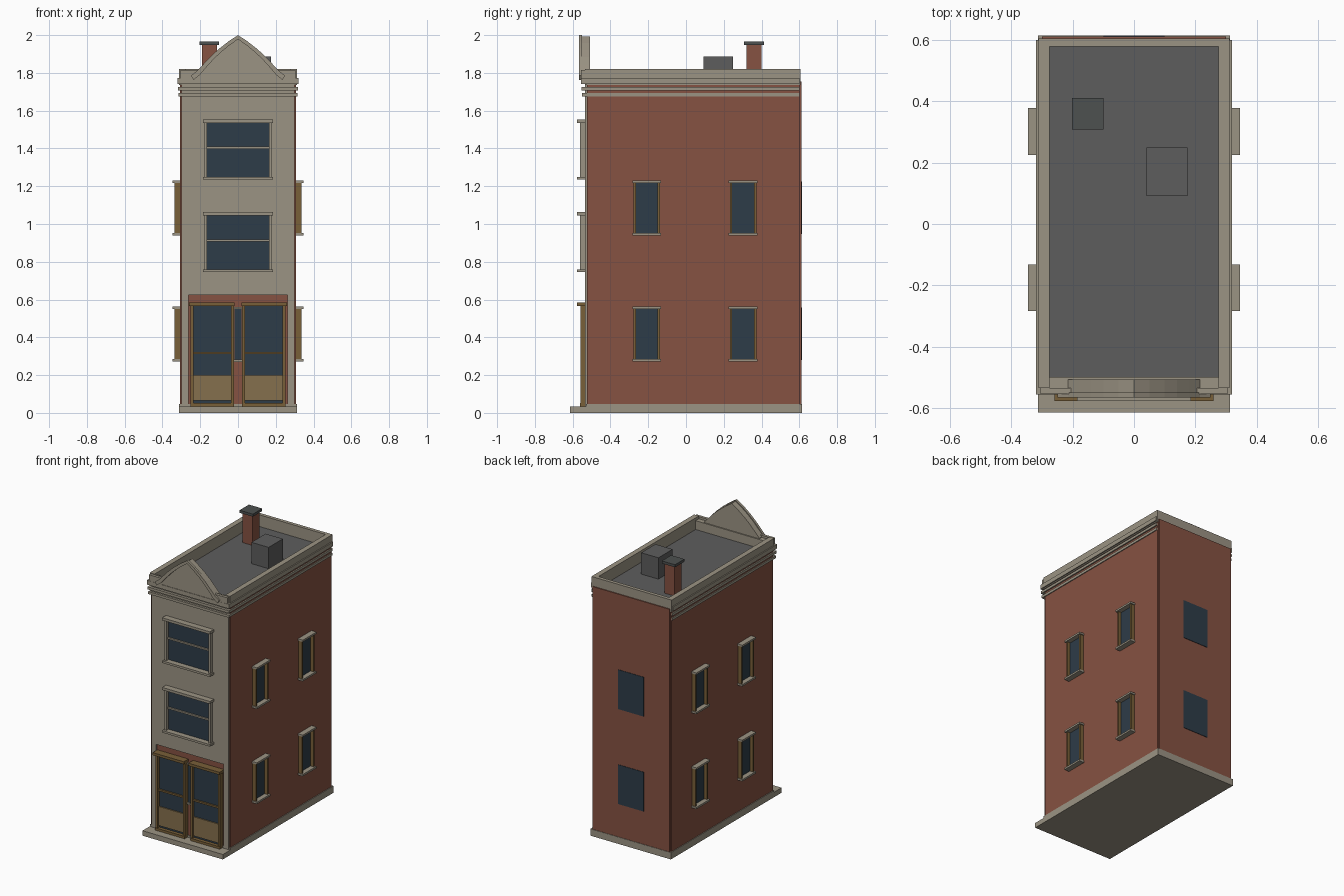
import bpy
import bmesh
from mathutils import Vector

cube = bpy.data.objects.get("Cube")
if cube:
    bpy.data.objects.remove(cube, do_unlink=True)


def material(name, r, g, b):
    m = bpy.data.materials.new(name)
    m.use_nodes = True
    m.diffuse_color = (r, g, b, 1)
    m.node_tree.nodes["Principled BSDF"].inputs["Base Color"].default_value = (r, g, b, 1)
    return m


stone = material("pale stone", .33, .295, .23)
brick = material("red brick", .238, .084, .054)
glass = material("dark blue glass", .027, .045, .065)
wood = material("ochre wood", .19, .115, .04)
panel_wood = material("tan panel", .235, .162, .075)
roofing = material("grey roofing", .11, .11, .11)
slate = material("dark slate", .075, .082, .08)


def add_object(name, bm, mat):
    bmesh.ops.recalc_face_normals(bm, faces=bm.faces)
    mesh = bpy.data.meshes.new(name)
    bm.to_mesh(mesh)
    bm.free()
    mesh.materials.append(mat)
    obj = bpy.data.objects.new(name, mesh)
    bpy.context.collection.objects.link(obj)
    return obj


def boxes(name, mat, *spans):
    """One object from boxes given as (x0, x1, y0, y1, z0, z1)."""
    bm = bmesh.new()
    for x0, x1, y0, y1, z0, z1 in spans:
        low, high = Vector((x0, y0, z0)), Vector((x1, y1, z1))
        verts = bmesh.ops.create_cube(bm, size=1)["verts"]
        for v in verts:
            v.co = (low + high) / 2 + v.co * (high - low)
    return add_object(name, bm, mat)


def extrude_profile(name, mat, points, y0, y1):
    """Extrude an outline in the xz plane from y0 to y1."""
    bm = bmesh.new()
    face = bm.faces.new([bm.verts.new((x, y0, z)) for x, z in points])
    moved = bmesh.ops.extrude_face_region(bm, geom=[face])["geom"]
    bmesh.ops.translate(bm, vec=(0, y1 - y0, 0),
                        verts=[v for v in moved if isinstance(v, bmesh.types.BMVert)])
    return add_object(name, bm, mat)


# Main volume
W = .308          # half width of the body
FRONT = -.525     # front of the brick body
FACE = -.535      # front of the stone facade
BACK = .602
boxes("plinth", stone, (-.313, .313, -.53, .615, 0, .048))
boxes("front_step", stone, (-.313, .313, -.615, -.53, 0, .035))
boxes("brick_body", brick, (-W, W, FRONT, BACK, .04, 1.735))
boxes("back_wall", brick, (-.3, .3, BACK, .612, .04, 1.755))
boxes("roof_deck", roofing, (-.29, .29, -.515, .59, 1.72, 1.738))

# Stone facade framing the shopfront opening
boxes("stone_facade", stone,
      (-.3, .3, FACE, FRONT, .625, 1.74),
      (-.3, -.262, FACE, FRONT, .035, .625),
      (.262, .3, FACE, FRONT, .035, .625))

# Parapet and cornice bands
boxes("parapet", stone,
      (-.312, -.275, FACE, .605, 1.735, 1.82),
      (.275, .312, FACE, .605, 1.735, 1.82),
      (-.275, .275, .58, .605, 1.735, 1.82),
      (-.275, .275, FACE, -.5, 1.735, 1.80))
boxes("parapet_front", stone,
      (-.305, -.2, -.555, FACE, 1.77, 1.815),
      (.2, .305, -.555, FACE, 1.77, 1.815))
for i, (z, height, reach) in enumerate(((1.675, .018, 0), (1.708, .018, .003), (1.742, .03, .006))):
    edge = .314 + reach
    boxes(f"cornice_band_{i}", stone,
          (-edge, edge, -.55 - reach, FRONT, z, z + height),
          (-edge, -.3, FRONT, .6, z, z + height),
          (.3, edge, FRONT, .6, z, z + height))

# Gable with a raised coping
half = [(.215, 1.81), (.18, 1.848), (.14, 1.89), (.1, 1.926), (.05, 1.965)]
arch = [(-x, z) for x, z in half] + [(0, 1.998)] + half[::-1]
gable_foot = 1.76
extrude_profile("gable", stone,
                [(-.215, gable_foot)] + [(x, z - .006) for x, z in arch] + [(.215, gable_foot)],
                -.553, -.508)
outer = [(-.25, 1.785)] + [(x, z + .002) for x, z in arch] + [(.25, 1.785)]
inner = [(x * .94, z - .022) for x, z in outer]
extrude_profile("gable_coping", stone, outer + inner[::-1], -.567, -.55)

# Chimney and roof hatch
boxes("chimney", brick, (-.19, -.112, .32, .4, 1.73, 1.95))
boxes("chimney_cap", slate, (-.203, -.1, .308, .412, 1.948, 1.966))
boxes("roof_hatch", roofing, (.04, .174, .092, .25, 1.73, 1.888))

# Wide upper windows of the facade
for floor, z in (("first", .745), ("second", 1.235)):
    top = z + .318
    boxes(f"{floor}_floor_glass", glass, (-.17, .17, -.539, FACE, z + .01, top - .01))
    boxes(f"{floor}_floor_frame", stone,
          (-.186, .186, -.578, FACE, z, z + .015),
          (-.186, .186, -.578, FACE, top - .018, top),
          (-.178, -.163, -.562, FACE, z + .01, top - .01),
          (.163, .178, -.562, FACE, z + .01, top - .01),
          (-.165, .165, -.55, FACE, z + .163, z + .174))

# Framed side windows and flush back windows
for floor, z in (("lower", .272), ("upper", .94)):
    top = z + .29
    boxes(f"{floor}_back_glass", glass, (-.1, .1, .61, .615, z + .008, top - .005))
    for place, y in (("front", -.208), ("rear", .302)):
        for side, s in (("left", 1), ("right", -1)):
            name = f"{floor}_{place}_{side}_window"

            def out(reach, y0, y1, z0, z1):
                a, b = sorted((s * (W - .004), s * reach))
                return (a, b, y + y0, y + y1, z0, z1)

            boxes(name + "_glass", glass, out(W + .004, -.062, .062, z + .005, top - .005))
            boxes(name + "_jambs", wood,
                  out(.335, -.07, -.058, z + .005, top - .005),
                  out(.335, .058, .07, z + .005, top - .005))
            boxes(name + "_sill_and_lintel", stone,
                  out(.346, -.076, .076, z, z + .013),
                  out(.346, -.076, .076, top - .013, top))

# Shopfront: two glazed timber bays
for side, s in (("left", 1), ("right", -1)):

    def bay(x0, x1, y0, z0, z1, y1=FRONT):
        a, b = sorted((s * x0, s * x1))
        return (a, b, y0, y1, z0, z1)

    name = f"shopfront_{side}"
    boxes(name + "_glass", glass, bay(.03, .245, -.538, .04, .565))
    boxes(name + "_panel", panel_wood, bay(.03, .245, -.546, .066, .2))
    boxes(name + "_frame", wood,
          bay(.022, .036, -.558, .035, .57),
          bay(.236, .252, -.558, .035, .57),
          bay(.018, .26, -.577, .566, .584),
          bay(.022, .252, -.562, .035, .052),
          bay(.036, .236, -.55, .311, .323))

# Narrow light between the bays
boxes("centre_glass", glass, (-.018, .018, -.53, FRONT, .28, .555))
boxes("centre_sill", stone,
      (-.02, .02, -.54, FRONT, .27, .282),
      (-.02, .02, -.54, FRONT, .55, .56))
